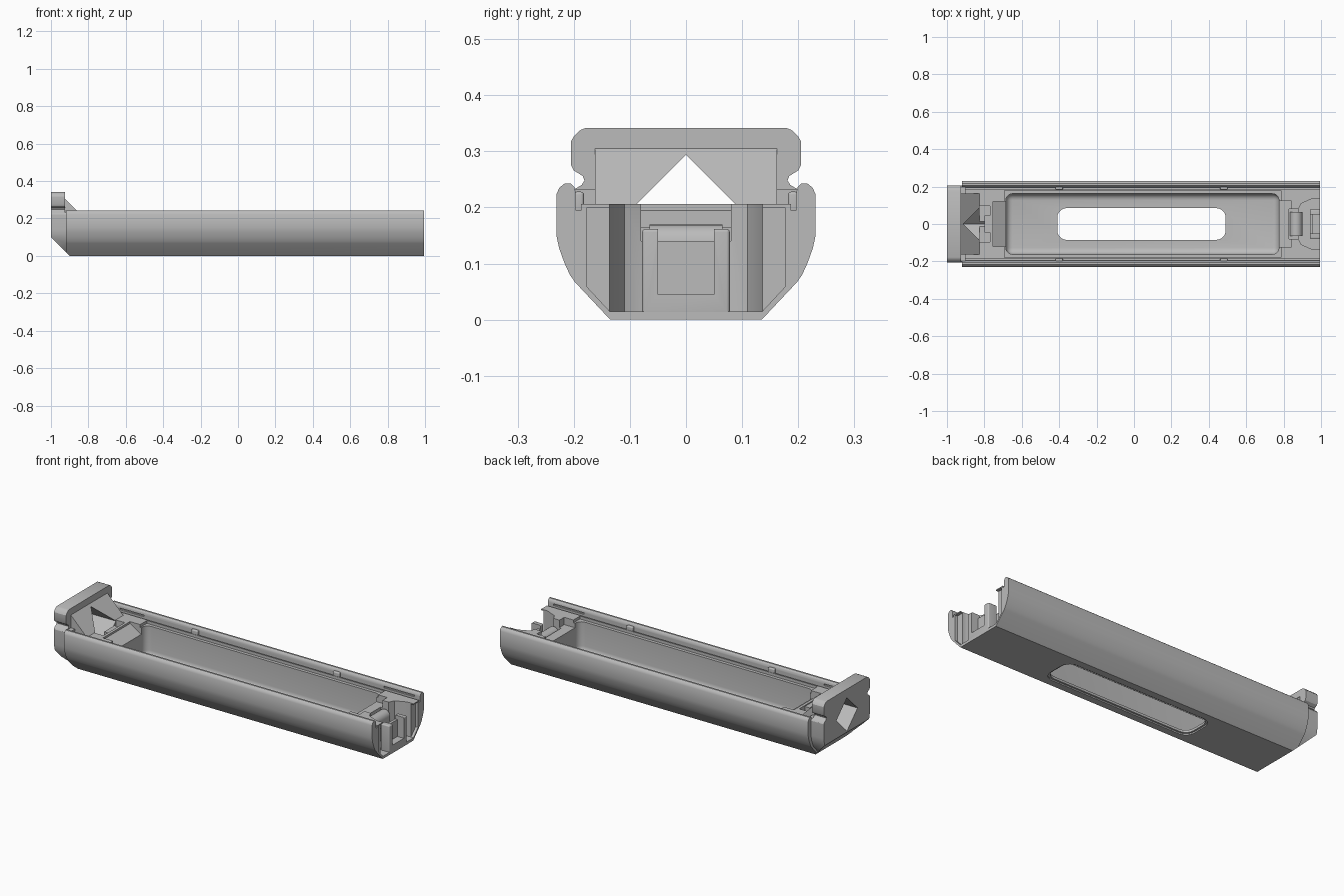
import bpy, bmesh, math
from mathutils import Vector

cube = bpy.data.objects.get("Cube")
if cube:
    bpy.data.objects.remove(cube, do_unlink=True)

grey = bpy.data.materials.new("plain_grey")
grey.use_nodes = True
grey.diffuse_color = (0.5, 0.5, 0.5, 1)
grey.node_tree.nodes["Principled BSDF"].inputs["Base Color"].default_value = (0.5, 0.5, 0.5, 1)


def prism(name, pts, axis, lo, hi, round_edges=0, vertical_only=False):
    """Extrude a closed outline along an axis, optionally rounding its edges."""
    place = {"x": lambda p, d: (d, p[0], p[1]),
             "y": lambda p, d: (p[0], d, p[1]),
             "z": lambda p, d: (p[0], p[1], d)}[axis]
    bm = bmesh.new()
    face = bm.faces.new([bm.verts.new(place(p, lo)) for p in pts])
    out = bmesh.ops.extrude_face_region(bm, geom=[face])
    shift = Vector(place((0, 0), hi - lo))
    bmesh.ops.translate(bm, vec=shift, verts=[v for v in out["geom"] if isinstance(v, bmesh.types.BMVert)])
    bmesh.ops.recalc_face_normals(bm, faces=bm.faces)
    if round_edges:
        edges = [e for e in bm.edges if not vertical_only
                 or abs(e.verts[0].co.z - e.verts[1].co.z) > 1e-4]
        bmesh.ops.bevel(bm, geom=edges, offset=round_edges, segments=5, profile=0.5, affect="EDGES")
    mesh = bpy.data.meshes.new(name)
    bm.to_mesh(mesh)
    bm.free()
    mesh.materials.append(grey)
    obj = bpy.data.objects.new(name, mesh)
    bpy.context.collection.objects.link(obj)
    return obj


def box(name, x0, x1, y0, y1, z0, z1, r=0, vertical_only=False):
    return prism(name, [(x0, y0), (x1, y0), (x1, y1), (x0, y1)], "z", z0, z1, r, vertical_only)


def mirror(half):
    return half + [(-y, z) for y, z in reversed(half)]


def combine(target, tools, operation="DIFFERENCE"):
    bpy.context.view_layer.objects.active = target
    for tool in tools:
        mod = target.modifiers.new("combine", "BOOLEAN")
        mod.operation, mod.solver, mod.object = operation, "EXACT", tool
        bpy.ops.object.modifier_apply(modifier=mod.name)
        bpy.data.objects.remove(tool, do_unlink=True)


# Hull with raised side rails and narrow grooves beside the deck
hull_half = [(0.135, 0), (0.198, 0.067), (0.207, 0.08), (0.217, 0.102), (0.226, 0.127),
             (0.231, 0.15), (0.231, 0.223), (0.226, 0.235), (0.216, 0.243), (0.206, 0.243),
             (0.199, 0.236), (0.196, 0.225), (0.196, 0.195), (0.187, 0.195), (0.187, 0.206)]
body = prism("body_shell", mirror(hull_half), "x", -0.92, 0.995)

# Long pocket, its stepped rim and the slot through the floor
combine(body, [
    box("pocket", -0.685, 0.775, -0.162, 0.162, 0.02, 0.4, 0.035),
    box("rim_step", -0.692, 0.785, -0.18, 0.18, 0.19, 0.3),
    box("floor_slot", -0.41, 0.49, -0.085, 0.085, -0.1, 0.1, 0.05, True),
    box("slot_lip", -0.42, 0.50, -0.095, 0.095, -0.1, 0.007, 0.055, True),
])

# Open end: flared bay, shallow end recess, notch and passage to the pocket
bay = [(0.88, 0.08), (0.895, 0.11), (0.955, 0.136), (1.1, 0.136)]
recess = mirror([(0.136, 0.015), (0.176, 0.058), (0.176, 0.2)])
combine(body, [
    prism("bay", bay + [(x, -y) for x, y in reversed(bay)], "z", 0.015, 0.3),
    prism("end_recess", recess, "x", 0.98, 1.1),
    box("notch", 0.77, 0.842, -0.122, 0.122, 0.165, 0.3),
    box("passage", 0.83, 0.9, -0.08, 0.08, 0.14, 0.3),
])

# Recesses at the closed end
combine(body, [
    box("catch_pocket", -0.825, -0.77, -0.095, 0.095, 0.12, 0.3),
    prism("ramp", [(-0.755, 0.195), (-0.68, 0.15), (-0.68, 0.25), (-0.755, 0.25)], "y", -0.12, 0.12),
])

# Slits along the inside of both rails
for side in (-1, 1):
    y = sorted((side * 0.19, side * 0.206))
    combine(body, [box("slit", a, b, y[0], y[1], 0.213, 0.222)
                   for a, b in ((-0.87, -0.72), (0.77, 0.96))])

# End cap with side notches, joined to a sloping gusset
cap_half = [(0.12, 0), (0.183, 0.067), (0.2, 0.11), (0.205, 0.14), (0.205, 0.222),
            (0.198, 0.233), (0.186, 0.24), (0.181, 0.248), (0.184, 0.256), (0.2, 0.266),
            (0.205, 0.276), (0.205, 0.318), (0.199, 0.328), (0.188, 0.338), (0.178, 0.342)]
cap = prism("end_cap", mirror(cap_half), "x", -1, -0.925)
gusset = [(-0.94, 0.305), (-0.925, 0.305), (-0.825, 0.205), (-0.825, 0.195), (-0.94, 0.195)]
combine(cap, [prism("gusset", gusset, "y", -0.162, 0.162)], "UNION")
combine(body, [prism("cap_neck", mirror(cap_half[:6]), "x", -0.928, -0.9)], "UNION")


# Diamond hole and sloping lower edge go through both cap and shell
def end_cuts():
    c, r = 0.2, 0.094
    return [prism("diamond", [(0, c - r), (r, c), (0, c + r), (-r, c)], "x", -1.1, -0.8),
            prism("chamfer", [(-1.1, 0.2), (-0.85, -0.05), (-1.1, -0.05)], "y", -0.4, 0.4)]


for part in (body, cap):
    combine(part, end_cuts())

# Small catch block in the closed-end pocket
catch = box("catch_block", -0.8, -0.768, -0.045, 0.045, 0.115, 0.2)

# U-shaped latch bracket at the open end
latch = box("latch_bracket", 0.94, 0.995, -0.078, 0.078, 0.01, 0.162, 0.006)
combine(latch, [box("latch_gap", 0.955, 1.1, -0.05, 0.05, 0.045, 0.3),
                box("latch_top", 0.9, 1.1, -0.05, 0.05, 0.14, 0.3)])

# Rounded saddle behind the latch
arc = [(0.867 + 0.033 * math.cos(math.pi * i / 10), 0.137 + 0.033 * math.sin(math.pi * i / 10))
       for i in range(11)]
saddle = prism("saddle", arc + [(0.834, 0.1), (0.9, 0.1)], "y", -0.065, 0.065)

# Little snap bumps beside the rails
bumps = [box("snap_bump", x - 0.02, x + 0.02, min(s * 0.182, s * 0.2), max(s * 0.182, s * 0.2), 0.19, 0.228, 0.005)
         for x in (-0.4, 0.48) for s in (-1, 1)]

# Smooth shading with crisp edges
for obj in [body, cap, catch, latch, saddle] + bumps:
    bpy.ops.object.select_all(action="DESELECT")
    obj.select_set(True)
    bpy.context.view_layer.objects.active = obj
    bpy.ops.object.shade_smooth_by_angle(angle=math.radians(30))
